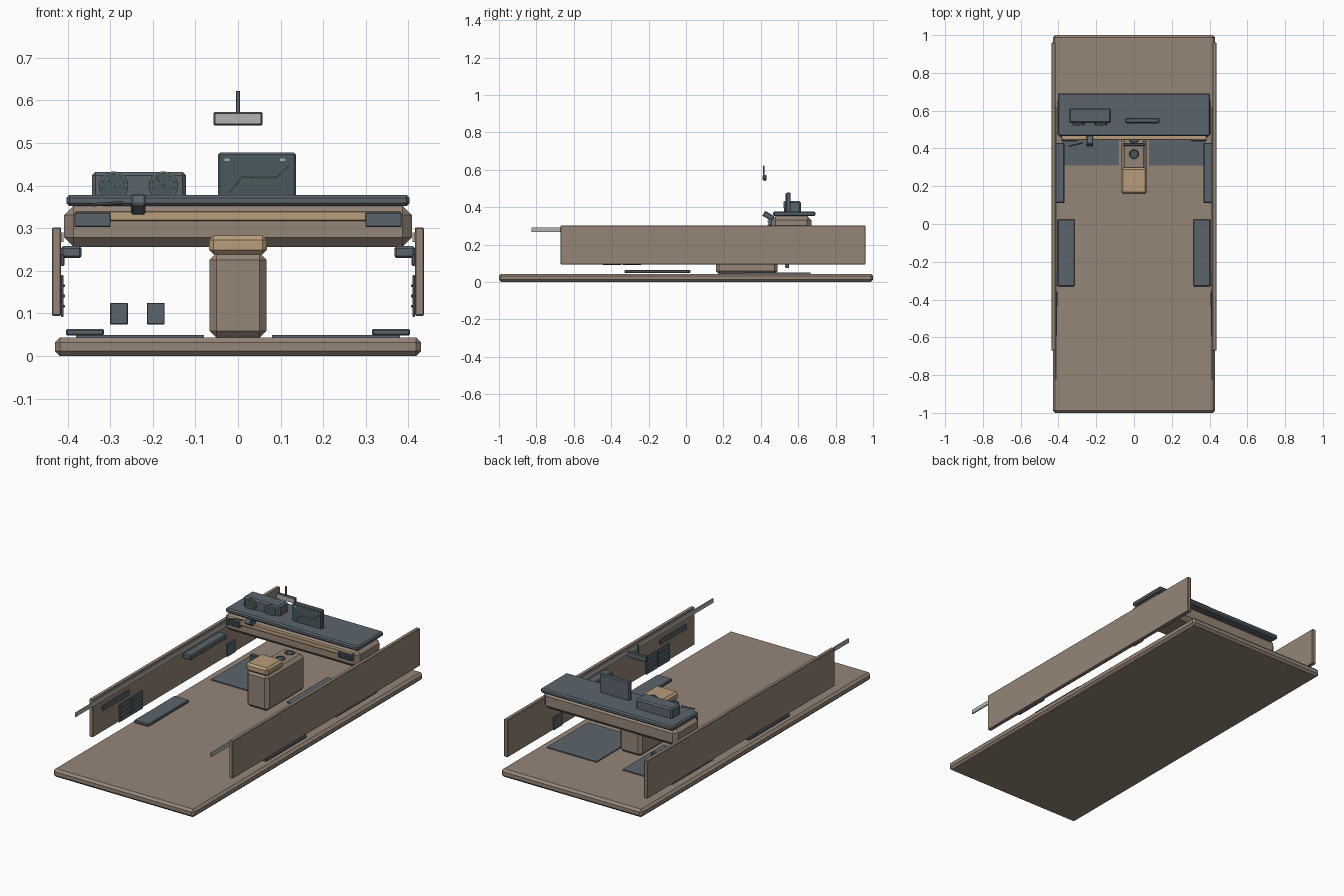
import bpy, math
from mathutils import Vector

if "Cube" in bpy.data.objects:
    bpy.data.objects.remove(bpy.data.objects["Cube"])


def mat(name, c):
    m = bpy.data.materials.new(name)
    m.diffuse_color = (*c, 1)
    m.use_nodes = True
    m.node_tree.nodes["Principled BSDF"].inputs["Base Color"].default_value = m.diffuse_color
    return m


BROWN = mat("brown", (0.30, 0.235, 0.185))
DARK = mat("slate", (0.105, 0.13, 0.15))
TAN = mat("tan", (0.48, 0.34, 0.20))
GLASS = mat("screen_teal", (0.065, 0.10, 0.11))
PALE = mat("pale", (0.45, 0.45, 0.43))
LINE = mat("mark", (0.36, 0.42, 0.36))


def box(name, x, y, z, m, bevel=0.0, rot=(0, 0, 0)):
    """Box from (min, max) ranges with an optional single-segment chamfer."""
    bpy.ops.mesh.primitive_cube_add(size=1, location=(sum(x) / 2, sum(y) / 2, sum(z) / 2), rotation=rot)
    o = bpy.context.object
    o.name = name
    o.scale = (x[1] - x[0], y[1] - y[0], z[1] - z[0])
    bpy.ops.object.transform_apply(location=False, rotation=False, scale=True)
    o.data.materials.append(m)
    if bevel:
        b = o.modifiers.new("chamfer", "BEVEL")
        b.width, b.segments = bevel, 1
    return o


def disc(name, loc, r, d, m, rot=(0, 0, 0), n=24):
    bpy.ops.mesh.primitive_cylinder_add(vertices=n, radius=r, depth=d, location=loc, rotation=rot)
    o = bpy.context.object
    o.name = name
    o.data.materials.append(m)
    return o


def ring(name, loc, r, t, m, rot=(0, 0, 0)):
    bpy.ops.mesh.primitive_torus_add(major_radius=r, minor_radius=t, major_segments=24,
                                     minor_segments=6, location=loc, rotation=rot)
    o = bpy.context.object
    o.name = name
    o.data.materials.append(m)
    return o


def rod(name, a, b, r, m, n=6):
    a, b = Vector(a), Vector(b)
    o = disc(name, (a + b) / 2, r, (b - a).length, m, n=n)
    o.rotation_euler = (b - a).to_track_quat('Z', 'Y').to_euler()
    return o


def span(s, a, b):
    return tuple(sorted((s * a, s * b)))


FACE = (math.pi / 2, 0, 0)

# Floor
box("floor", (-.43, .43), (-1, 1), (0, .044), BROWN, .012)

# Parts repeated on both sides
for s, side in ((-1, "left"), (1, "right")):
    box(f"door_panel_{side}", span(s, .415, .437), (-.67, .96), (.094, .302), BROWN, .003)
    box(f"door_trim_{side}", span(s, .409, .416), (-.825, .62), (.268, .29), PALE)
    box(f"door_armrest_{side}", span(s, .367, .416), (.112, .43), (.23, .258), DARK, .005)
    box(f"rear_door_pull_{side}", span(s, .407, .416), (-.59, -.36), (.212, .24), DARK, .002)
    # Door grilles: a split square plus a small front one
    for i, y in enumerate((-.445, -.34)):
        box(f"speaker_grille_{side}_{i}", span(s, .409, .416), (y, y + .1), (.092, .19), DARK, .002)
        for k in range(3):
            z = .117 + k * .024
            box(f"grille_rib_{side}_{i}_{k}", span(s, .406, .41), (y + .012, y + .088), (z - .003, z + .003), DARK)
    box(f"front_grille_{side}", span(s, .409, .416), (.49, .565), (.094, .165), DARK, .002)
    # Floor pads and mats
    box(f"floor_pad_{side}", span(s, .314, .404), (-.33, .025), (.048, .064), DARK, .004)
    box(f"floor_mat_{side}", span(s, .08, .38), (.31, .665), (.043, .05), DARK)
    # Dashboard air vents with slats
    box(f"vent_{side}", span(s, .299, .384), (.44, .462), (.303, .337), DARK, .002)
    for k in range(4):
        z = .309 + k * .0073
        box(f"vent_slat_{side}_{k}", span(s, .304, .379), (.437, .441), (z - .0015, z + .0015), DARK)

# Dashboard
box("dash_body", (-.408, .408), (.457, .67), (.256, .353), BROWN, .022)
box("dash_top", (-.403, .403), (.465, .692), (.352, .378), DARK, .007)
box("dash_trim", (-.382, .382), (.446, .47), (.317, .34), TAN, .002)

# Instrument binnacle with two gauges
box("binnacle", (-.343, -.122), (.534, .614), (.37, .432), DARK, .008)
for i, x in enumerate((-.292, -.175)):
    disc(f"gauge_face_{i}", (x, .53, .4), .031, .012, GLASS, FACE)
    ring(f"gauge_rim_{i}", (x, .526, .4), .0315, .002, LINE, FACE)
    rod(f"gauge_needle_{i}", (x + .004, .523, .396), (x - .016, .523, .418), .001, LINE)
    for k in range(7):
        a = math.radians(-15 + 35 * k)
        c, q = math.cos(a), math.sin(a)
        rod(f"gauge_tick_{i}_{k}", (x + .025 * c, .523, .4 + .025 * q),
            (x + .029 * c, .523, .4 + .029 * q), .0007, LINE, 4)

# Centre screen with a simple route line
box("screen_frame", (-.047, .136), (.536, .56), (.37, .478), DARK, .005)
box("screen_glass", (-.04, .129), (.533, .538), (.378, .472), GLASS)
route = [(-.02, .385), (.01, .421), (.055, .419), (.09, .419), (.122, .45)]
for i, (a, b) in enumerate(zip(route, route[1:])):
    rod(f"screen_route_{i}", (a[0], .533, a[1]), (b[0], .533, b[1]), .001, LINE, 4)
for i, x in enumerate((-.026, .104)):
    box(f"screen_mark_{i}", (x - .006, x + .006), (.531, .534), (.458, .464), PALE)

# Rear view mirror
box("mirror_housing", (-.058, .058), (.413, .43), (.541, .573), DARK, .004)
box("mirror_face", (-.053, .053), (.41, .415), (.545, .569), PALE)
box("mirror_stem", (-.005, .005), (.413, .421), (.57, .622), DARK, .001)

# Steering column stub and stalk
box("steering_column", (-.251, -.217), (.412, .47), (.338, .368), DARK, .004, (math.radians(-32), 0, 0))
rod("stalk", (-.343, .412, .355), (-.271, .43, .36), .004, DARK, 8)

# Pedals with ribs
for i, x in enumerate((-.279, -.193)):
    box(f"pedal_{i}", (x - .021, x + .021), (.532, .55), (.074, .125), DARK, .002)
    for k in range(4):
        z = .083 + k * .011
        box(f"pedal_rib_{i}_{k}", (x - .018, x + .018), (.529, .534), (z - .002, z + .002), DARK)

# Centre console, padded lid and cup holders
box("console", (-.067, .067), (.16, .49), (.042, .243), BROWN, .017)
box("console_lid", (-.068, .068), (.158, .3), (.238, .283), TAN, .011)
for i, y in enumerate((.37, .45)):
    ring(f"cup_rim_{i}", (0, y, .244), .023, .003, DARK)
    disc(f"cup_well_{i}", (0, y, .243), .022, .002, GLASS)
